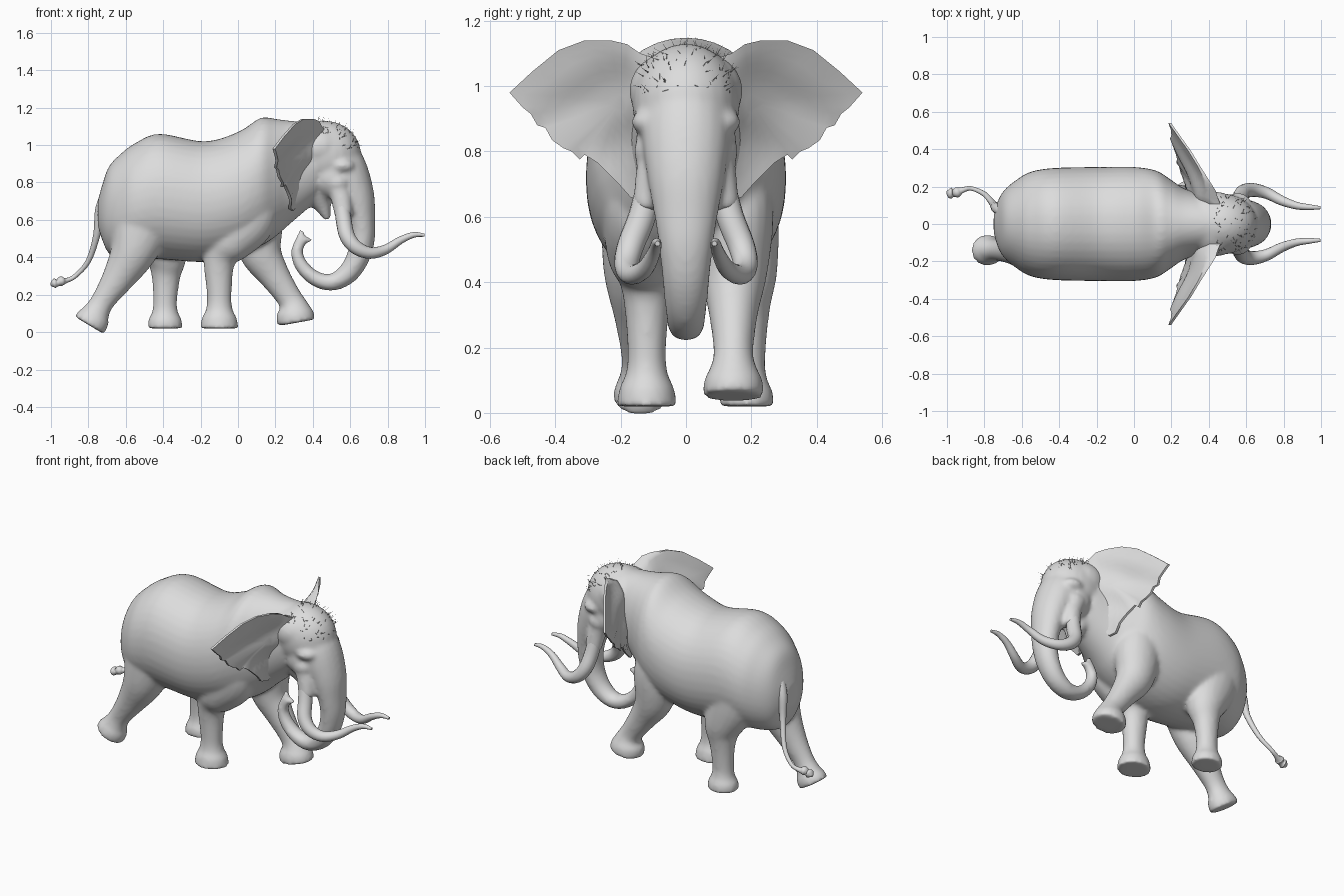
import bpy, bmesh, math, random
from mathutils import Vector

random.seed(4)


def material(name, value):
    m = bpy.data.materials.new(name)
    m.diffuse_color = (value, value, value, 1)
    return m


SKIN = material("grey skin", 0.72)


def finish(name, bm, mat=SKIN, angle=60):
    bmesh.ops.recalc_face_normals(bm, faces=bm.faces)
    me = bpy.data.meshes.new(name)
    bm.to_mesh(me)
    bm.free()
    me.materials.append(mat)
    ob = bpy.data.objects.new(name, me)
    bpy.context.collection.objects.link(ob)
    bpy.ops.object.select_all(action='DESELECT')
    bpy.context.view_layer.objects.active = ob
    ob.select_set(True)
    bpy.ops.object.shade_smooth_by_angle(angle=math.radians(angle))
    return ob


def spline(pts, steps):
    # Catmull-Rom interpolation of any-dimensional points
    out, n = [], len(pts)
    for i in range(n - 1):
        a, b, c, d = (pts[max(i - 1, 0)], pts[i], pts[i + 1], pts[min(i + 2, n - 1)])
        for s in range(steps):
            t = s / steps
            out.append([0.5 * (2 * q + (r - p) * t + (2 * p - 5 * q + 4 * r - w) * t * t
                        + (3 * q - p - 3 * r + w) * t ** 3) for p, q, r, w in zip(a, b, c, d)])
    out.append(list(pts[-1]))
    return out


def tube(bm, pts, sides=20, steps=4, power=2.0, axis=None):
    # points are (x, y, z, in-plane radius, sideways radius); axis fixes the section direction
    path = spline(pts, steps)
    rings = []
    for i, p in enumerate(path):
        c = Vector(p[:3])
        t = (Vector(path[min(i + 1, len(path) - 1)][:3]) - Vector(path[max(i - 1, 0)][:3])).normalized()
        t = axis or t
        side = (Vector((0, 1, 0)) - t * t.y).normalized()
        up = t.cross(side)
        ring = []
        for k in range(sides):
            a = 2 * math.pi * k / sides
            ca, sa = math.cos(a), math.sin(a)
            u = math.copysign(abs(ca) ** (2 / power), ca) * max(p[3], 0.002)
            v = math.copysign(abs(sa) ** (2 / power), sa) * max(p[4], 0.002)
            ring.append(bm.verts.new(c + up * u + side * v))
        rings.append(ring)
    for r, s in zip(rings, rings[1:]):
        for k in range(sides):
            bm.faces.new((r[k], r[(k + 1) % sides], s[(k + 1) % sides], s[k]))
    bm.faces.new(rings[0])
    bm.faces.new(rings[-1])


def ball(bm, centre, radii):
    new = bmesh.ops.create_uvsphere(bm, u_segments=24, v_segments=16, radius=1)['verts']
    for v in new:
        v.co = Vector([c + r * q for c, r, q in zip(centre, radii, v.co)])


bm = bmesh.new()

# torso: x, top, bottom, half width
torso = [(-.75, .70, .57, .05), (-.725, .79, .49, .13), (-.69, .885, .42, .185), (-.63, .95, .395, .235),
         (-.55, 1.01, .39, .28), (-.42, 1.06, .39, .30), (-.18, 1.02, .375, .305), (0, 1.07, .41, .305),
         (.12, 1.145, .46, .285), (.20, 1.14, .51, .235), (.28, 1.13, .58, .185), (.42, 1.12, .70, .15)]
tube(bm, [(x, 0, (t + b) / 2, (t - b) / 2, w) for x, t, b, w in torso], 40, 6, 2.1, Vector((1, 0, 0)))

# legs: x, z, radius along a path from hip or shoulder to sole
legs = [
    (-.15, -.12, [(.12, .82, .06), (.10, .70, .12), (.05, .60, .15), (-.05, .48, .125), (-.10, .38, .086),
                  (-.10, .2, .066), (-.10, .12, .072), (-.10, .075, .094), (-.10, .02, .103)]),
    (.15, .145, [(.12, .82, .06), (.10, .70, .12), (.10, .58, .14), (.12, .43, .115), (.19, .31, .085),
                 (.27, .19, .068), (.295, .14, .078), (.303, .10, .1), (.312, .05, .104)]),
    (-.14, -.14, [(-.47, .85, .07), (-.49, .72, .14), (-.51, .60, .165), (-.56, .43, .125), (-.64, .29, .088),
                  (-.72, .17, .064), (-.755, .11, .071), (-.772, .075, .088), (-.795, .036, .093)]),
    (.145, .185, [(-.46, .85, .07), (-.46, .72, .14), (-.44, .58, .16), (-.385, .41, .115), (-.385, .3, .078),
                  (-.39, .16, .064), (-.39, .10, .072), (-.39, .065, .09), (-.39, .02, .094)]),
]
for y0, y1, path in legs:
    tube(bm, [(x, y0 + (y1 - y0) * min(1, i / 4), z, r, min(r * 0.9, 0.12))
              for i, (x, z, r) in enumerate(path)])

# head, broad crown, brows, jaw and trunk
ball(bm, (.465, 0, .945), (.195, .165, .185))
ball(bm, (.43, 0, .985), (.16, .175, .135))
ball(bm, (.50, 0, .83), (.13, .155, .13))
tube(bm, [(.40, 0, .84, .10, .11), (.43, 0, .74, .085, .09), (.455, 0, .67, .045, .055), (.48, 0, .60, .016, .02)])
tube(bm, [(.50, 0, 1.0, .11, .11), (.57, 0, .87, .12, .135), (.63, 0, .73, .10, .12), (.66, 0, .6, .075, .097),
          (.664, 0, .5, .068, .082), (.642, 0, .40, .062, .072), (.585, 0, .312, .056, .063),
          (.5, 0, .266, .046, .055), (.41, 0, .288, .041, .048), (.34, 0, .355, .037, .042),
          (.315, 0, .43, .032, .036), (.34, 0, .497, .03, .03)])
tube(bm, [(.325, 0, .47, .024, .026), (.335, 0, .51, .022, .024), (.34, 0, .55, .010, .012)])
tube(bm, [(.335, 0, .485, .02, .026), (.365, 0, .495, .018, .022), (.395, 0, .487, .010, .012)])
for s in (-1, 1):
    ball(bm, (.555, s * .115, .89), (.07, .052, .04))
    ball(bm, (.53, s * .115, .80), (.06, .045, .05))
    tube(bm, [(.52, s * .10, .80, .05, .05), (.55, s * .105, .72, .055, .05), (.565, s * .12, .62, .048, .046)])

# fuse into one soft body
body = finish("body", bm)
rem = body.modifiers.new("fuse", 'REMESH')
rem.mode, rem.voxel_size, rem.use_smooth_shade = 'VOXEL', 0.011, True
soft = body.modifiers.new("soften", 'SMOOTH')
soft.factor, soft.iterations = 0.5, 12

# tail with tuft
bm = bmesh.new()
tube(bm, [(-.69, .06, .76, .03, .03), (-.735, .085, .66, .028, .028), (-.755, .11, .52, .019, .018),
          (-.80, .16, .38, .014, .014), (-.87, .19, .30, .012, .012), (-.92, .18, .275, .014, .016),
          (-.945, .17, .272, .026, .028), (-.965, .165, .262, .018, .02), (-.98, .165, .26, .026, .03),
          (-1.0, .17, .252, .008, .01)], 12)
finish("tail", bm)

# tusks and eyes
for s, label in ((-1, "right"), (1, "left")):
    bm = bmesh.new()
    tube(bm, [(.55, s * .105, .72, .04, .04), (.565, s * .135, .60, .042, .042), (.585, s * .17, .51, .041, .041),
              (.635, s * .182, .45, .037, .037), (.71, s * .165, .423, .031, .031), (.79, s * .125, .442, .026, .026),
              (.87, s * .098, .492, .02, .02), (.94, s * .09, .52, .015, .015), (.997, s * .087, .518, .008, .008)], 16)
    finish(label + "_tusk", bm)
    bm = bmesh.new()
    ball(bm, (.592, s * .118, .848), (.022, .016, .014))
    finish(label + "_eye", bm)

# ears: front and back shells, thick at the root, with a ragged rear edge
outline = [(.08, 1.08), (.14, 1.10), (.18, 1.128), (.23, 1.14), (.31, 1.14), (.39, 1.11), (.47, 1.045), (.54, .98),
           (.50, .935), (.475, .915), (.455, .88), (.43, .872), (.41, .835), (.375, .81), (.35, .80),
           (.325, .775), (.31, .79), (.27, .765), (.24, .735), (.21, .705), (.17, .66), (.13, .65),
           (.10, .72), (.08, .85), (.07, .98)]
RINGS = 8
for s, label in ((-1, "right"), (1, "left")):
    bm = bmesh.new()
    mid = Vector((.20, .95))
    n = len(outline)
    rims = []
    for shell in (1, -1):
        rings = []
        for j in range(1, RINGS + 1):
            f = j / RINGS
            ring = []
            for y, z in outline:
                q = mid.lerp(Vector((y, z)), f)
                x = .44 - .49 * (q.x - .13) - .29 * (1.14 - q.y) - .02 * (1 - f * f)
                x += .006 * math.sin(q.y * 32 + q.x * 18)
                root = max(0, min(1, (.32 - q.x) / .2)) ** 2 * max(0, min(1, (q.y - .72) / .2))
                x += shell * (.007 + .055 * root * (1 - .6 * f ** 4))
                ring.append(bm.verts.new((x, s * q.x, q.y)))
            rings.append(ring)
        bm.faces.new(rings[0])
        rims.append(rings[-1])
        for a, b in zip(rings, rings[1:]):
            for k in range(n):
                bm.faces.new((a[k], a[(k + 1) % n], b[(k + 1) % n], b[k]))
    a, b = rims
    for k in range(n):
        bm.faces.new((a[k], a[(k + 1) % n], b[(k + 1) % n], b[k]))
    finish(label + "_ear", bm)

# sparse bristles over the crown and forehead
bm = bmesh.new()
for i in range(100):
    a, b = random.uniform(-.95, .95), random.uniform(-.2, 1.35)
    d = Vector((math.sin(b) * math.cos(a), math.sin(a), math.cos(b) * math.cos(a)))
    base = Vector((.455, 0, .95)) + Vector((d.x * .205, d.y * .18, d.z * .18))
    lean = Vector([random.uniform(-.9, .9) for _ in range(3)])
    tip = base + (d * .7 + lean).normalized() * random.uniform(.02, .035)
    u = d.orthogonal().normalized() * .0016
    w = d.cross(u)
    low = [bm.verts.new(base - d * .008 + o) for o in (u, w - u * .5, -w - u * .5)]
    top = bm.verts.new(tip)
    for k in range(3):
        bm.faces.new((low[k], low[(k + 1) % 3], top))
finish("crown_bristles", bm)
